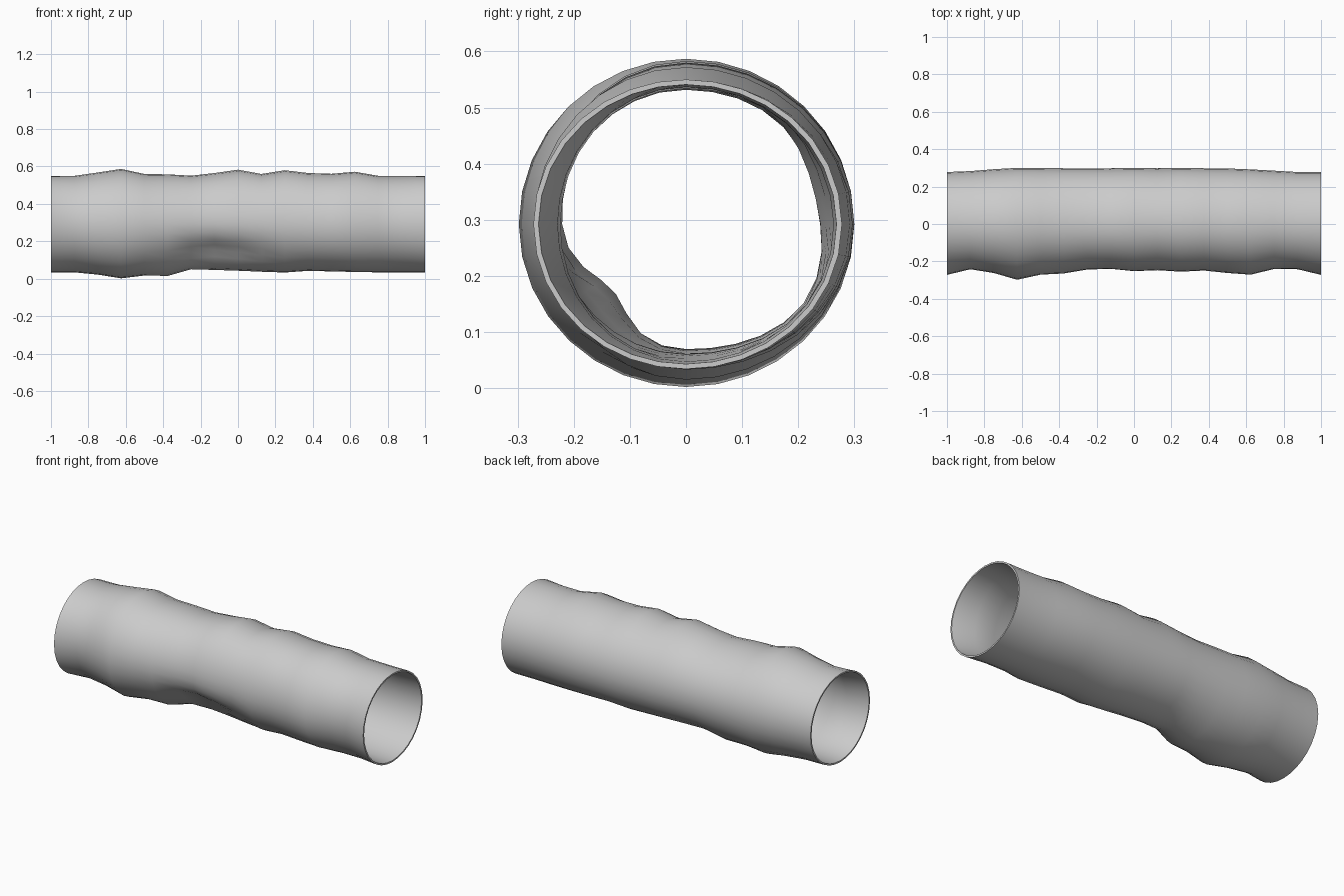
import bpy, bmesh, math

if "Cube" in bpy.data.objects:
    bpy.data.objects.remove(bpy.data.objects["Cube"])

SIDES, STATIONS = 32, 17
CZ = 0.292

# Outline distances from the axis at 17 even stations along the length
TOP = [.258, .258, .276, .295, .268, .266, .259, .273, .291, .268, .288, .273, .269, .280, .258, .258, .258]
BOTTOM = [.258, .258, .270, .290, .275, .277, .242, .246, .250, .255, .259, .250, .253, .256, .258, .258, .258]
BACK = [.278, .283, .293, .300, .300, .298, .298, .298, .300, .298, .300, .298, .297, .292, .285, .278, .278]
FRONT = [.272, .242, .262, .298, .271, .265, .245, .242, .254, .248, .255, .249, .262, .271, .240, .242, .272]


def bump(v, centre, width):
    return math.exp(-((v - centre) / width) ** 2)


def angle_gap(a, b):
    return abs((a - b + math.pi) % (2 * math.pi) - math.pi)


def outer_radius(i, a):
    x = -1 + i * 0.125
    y = BACK[i] if math.cos(a) > 0 else FRONT[i]
    z = TOP[i] if math.sin(a) > 0 else BOTTOM[i]
    c, s = math.cos(a) ** 2, math.sin(a) ** 2
    r = y * c + z * s
    # Dent in the lower front
    dent = .05 * bump(x, -.1, .22) * bump(angle_gap(a, math.radians(222)), 0, .42)
    return r - dent


def inner_radius(i, a):
    x = -1 + i * 0.125
    mid = max(0, 1 - x ** 4)
    # The bore closes in a little along the back wall
    swell = .045 * bump(x, 0, .5) * bump(angle_gap(a, math.radians(10)), 0, .65)
    return outer_radius(i, a) - .009 - .010 * mid - swell


def ring(bm, i, radius):
    verts = []
    for k in range(SIDES):
        a = 2 * math.pi * k / SIDES
        r = radius(i, a)
        verts.append(bm.verts.new((-1 + i * .125, r * math.cos(a), CZ + r * math.sin(a))))
    return verts


# Hollow tube: outer skin forward, inner skin back, closed at both rims
bm = bmesh.new()
rings = [ring(bm, i, outer_radius) for i in range(STATIONS)]
rings += [ring(bm, i, inner_radius) for i in reversed(range(STATIONS))]
for n, lower in enumerate(rings):
    upper = rings[(n + 1) % len(rings)]
    for k in range(SIDES):
        j = (k + 1) % SIDES
        bm.faces.new((lower[k], lower[j], upper[j], upper[k]))
bmesh.ops.recalc_face_normals(bm, faces=bm.faces)
mesh = bpy.data.meshes.new("hollow_log")
bm.to_mesh(mesh)
bm.free()
log = bpy.data.objects.new("hollow_log", mesh)
bpy.context.collection.objects.link(log)
bpy.context.view_layer.objects.active = log
log.select_set(True)
bpy.ops.object.shade_smooth_by_angle(angle=math.radians(50))
